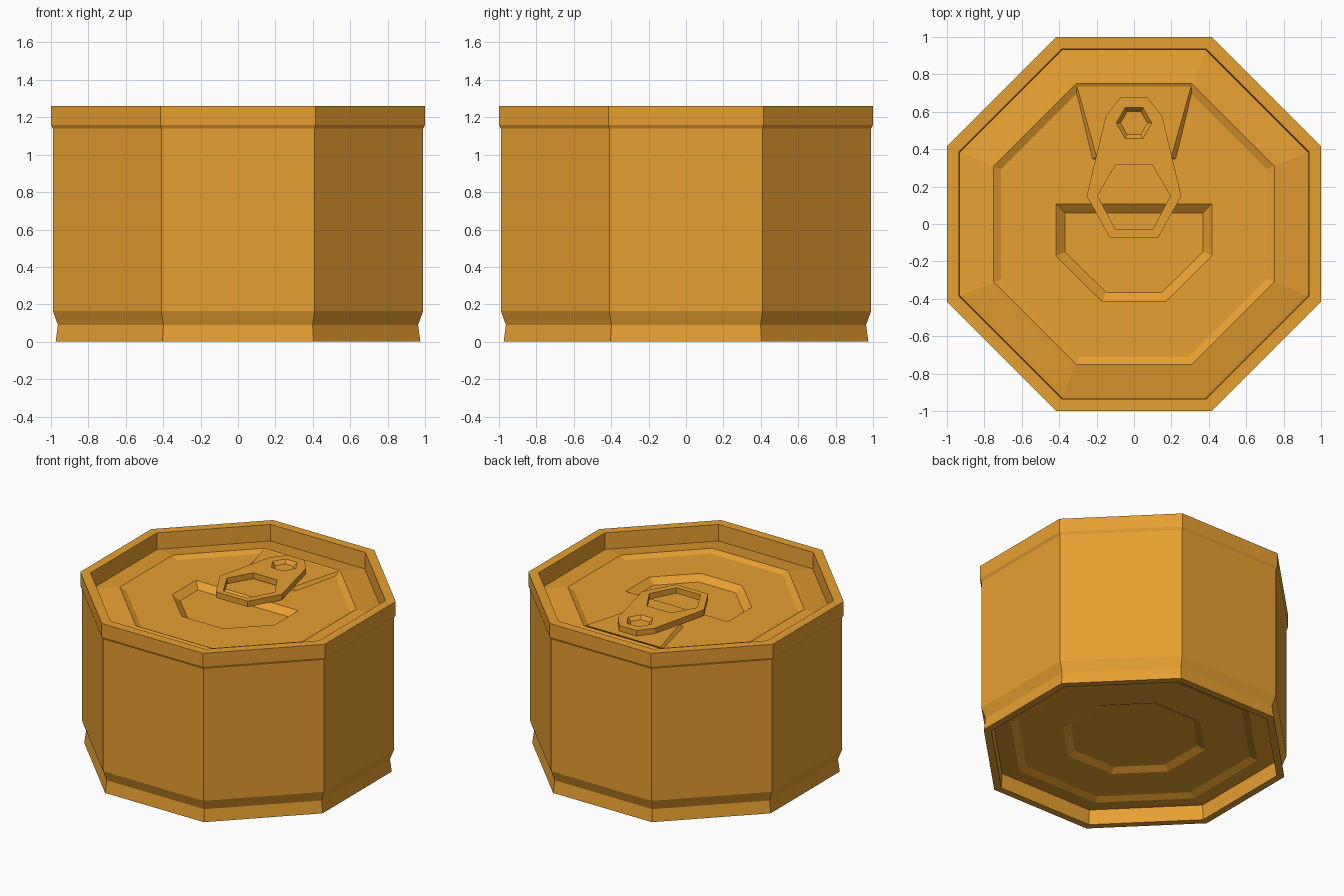
import bpy, bmesh, math

if "Cube" in bpy.data.objects:
    bpy.data.objects.remove(bpy.data.objects["Cube"])

mat = bpy.data.materials.new("orange_metal")
mat.diffuse_color = (0.80, 0.35, 0.03, 1)
mat.use_nodes = True
mat.node_tree.nodes["Principled BSDF"].inputs["Base Color"].default_value = mat.diffuse_color


def finish(bm, name):
    mesh = bpy.data.meshes.new(name)
    bm.to_mesh(mesh)
    bm.free()
    mesh.materials.append(mat)
    obj = bpy.data.objects.new(name, mesh)
    bpy.context.collection.objects.link(obj)
    return obj


def octagon(apothem):
    r = apothem / math.cos(math.pi / 8)
    return [(r * math.cos(math.pi / 8 + i * math.pi / 4),
             r * math.sin(math.pi / 8 + i * math.pi / 4)) for i in range(8)]


def mirrored(half):
    # half outline on +x, listed from front to back, gives a full loop
    return half + [(-x, y) for x, y in reversed(half)]


def loop(bm, pts, z):
    return [bm.verts.new((x, y, z)) for x, y in pts]


def bridge(bm, a, b):
    n = len(a)
    for i in range(n):
        j = (i + 1) % n
        bm.faces.new((a[i], a[j], b[j], b[i]))


def fill(bm, loops):
    # flat fill between an outline and its holes
    edges = []
    for vs in loops:
        for i, v in enumerate(vs):
            w = vs[(i + 1) % len(vs)]
            edges.append(bm.edges.get((v, w)) or bm.edges.new((v, w)))
    bmesh.ops.triangle_fill(bm, edges=edges, use_beauty=True, normal=(0, 0, 1))


# Can body: octagonal lathe from the underside panel up to the inner rim
profile = [(0.41, 0.14), (0.46, 0.115), (0.75, 0.115), (0.80, 0.095),
           (0.92, 0.11), (0.925, 0.0), (0.975, 0.0), (0.963, 0.09),
           (0.99, 0.165), (0.99, 1.14), (1.0, 1.16), (1.0, 1.26),
           (0.935, 1.26), (0.93, 1.14)]
bm = bmesh.new()
rings = [loop(bm, octagon(a), z) for a, z in profile]
for a, b in zip(rings, rings[1:]):
    bridge(bm, a, b)
bm.faces.new(rings[0][::-1])
finish(bm, "can_body")

# Lid: sloped ring, recessed panel and the sunken mouth
PANEL, RIDGE = 1.155, 1.175
bm = bmesh.new()
rings = [loop(bm, octagon(a), z)
         for a, z in ((0.93, 1.14), (0.75, RIDGE), (0.71, PANEL))]
for a, b in zip(rings, rings[1:]):
    bridge(bm, a, b)
mouth = loop(bm, mirrored([(0.17, -0.415), (0.418, -0.17), (0.418, 0.108)]), PANEL)
floor = loop(bm, mirrored([(0.15, -0.365), (0.368, -0.15), (0.368, 0.058)]), PANEL - 0.04)
bridge(bm, mouth, floor)
bm.faces.new(floor)
fill(bm, [rings[-1], mouth])
bm.normal_update()
bmesh.ops.reverse_faces(bm, faces=[f for f in bm.faces if f.normal.z < 0])
finish(bm, "lid")

# Raised tongue of the lid under the tab
bm = bmesh.new()
low = loop(bm, mirrored([(0.225, 0.345), (0.315, 0.72)]), PANEL - 0.003)
top = loop(bm, mirrored([(0.20, 0.36), (0.305, 0.735)]), RIDGE - 0.001)
bridge(bm, low, top)
bm.faces.new(top)
bm.faces.new(low[::-1])
finish(bm, "tab_base")

# Pull tab with finger hole and dimpled rivet
outline = mirrored([(0.13, -0.072), (0.253, 0.15), (0.15, 0.58), (0.07, 0.68)])
hole = mirrored([(0.098, -0.03), (0.195, 0.15), (0.097, 0.318)])


def hexagon(r):
    return [(r * math.cos(i * math.pi / 3), 0.54 + r * math.sin(i * math.pi / 3))
            for i in range(6)]


bm = bmesh.new()
T0, T1 = 1.172, 1.215
out0, out1 = loop(bm, outline, T0), loop(bm, outline, T1)
in0, in1 = loop(bm, hole, T0), loop(bm, hole, T1)
rim = loop(bm, hexagon(0.095), T1)
pit = loop(bm, hexagon(0.072), T1 - 0.025)
bridge(bm, out0, out1)
bridge(bm, in1, in0)
bridge(bm, rim, pit)
bm.faces.new(pit)
fill(bm, [out1, in1, rim])
fill(bm, [out0, in0])
bmesh.ops.recalc_face_normals(bm, faces=bm.faces)
finish(bm, "pull_tab")
